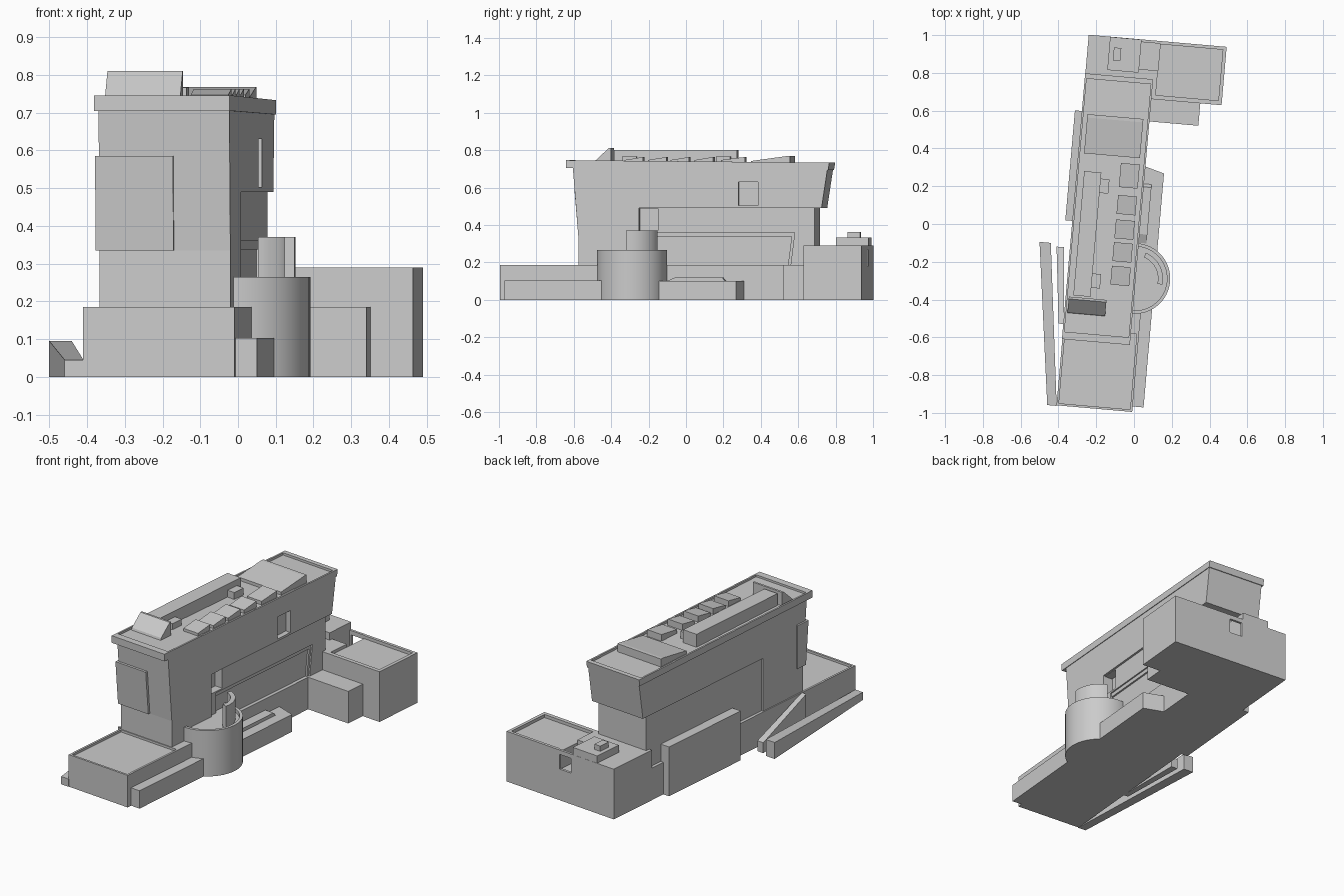
import bpy, bmesh
from math import sin, cos, radians

cube = bpy.data.objects.get("Cube")
if cube:
    bpy.data.objects.remove(cube)

TURN = radians(-5)   # the whole building is turned a little in plan

grey = bpy.data.materials.new("warm_grey_massing")
grey.use_nodes = True
grey.diffuse_color = (0.6, 0.6, 0.6, 1)
grey.node_tree.nodes["Principled BSDF"].inputs["Base Color"].default_value = (0.6, 0.6, 0.6, 1)


def prism(name, pts, lo, hi, axis="z"):
    """Extrude a profile: (x, y) points along z, or (y, z) points along x."""
    bm = bmesh.new()
    place = (lambda p, t: (p[0], p[1], t)) if axis == "z" else (lambda p, t: (t, p[0], p[1]))
    a = [bm.verts.new(place(p, lo)) for p in pts]
    b = [bm.verts.new(place(p, hi)) for p in pts]
    bm.faces.new(a)
    bm.faces.new(b)
    for i in range(len(pts)):
        j = (i + 1) % len(pts)
        bm.faces.new((a[i], a[j], b[j], b[i]))
    bmesh.ops.recalc_face_normals(bm, faces=bm.faces)
    mesh = bpy.data.meshes.new(name)
    bm.to_mesh(mesh)
    bm.free()
    mesh.materials.append(grey)
    ob = bpy.data.objects.new(name, mesh)
    ob.rotation_euler.z = TURN
    bpy.context.collection.objects.link(ob)
    return ob


def box(name, x0, x1, y0, y1, z0, z1):
    return prism(name, [(x0, y0), (x1, y0), (x1, y1), (x0, y1)], z0, z1)


def cut(ob, cutter):
    """Subtract a cutter from a part and discard the cutter."""
    mod = ob.modifiers.new("cut", "BOOLEAN")
    mod.operation = "DIFFERENCE"
    mod.solver = "EXACT"
    mod.object = cutter
    bpy.context.view_layer.objects.active = ob
    bpy.ops.object.modifier_apply(modifier=mod.name)
    bpy.data.objects.remove(cutter)


def arc(cx, cy, r, start, end, n):
    steps = [radians(start + (end - start) * i / n) for i in range(n + 1)]
    return [(cx + r * cos(t), cy + r * sin(t)) for t in steps]


def smooth(ob):
    bpy.ops.object.select_all(action="DESELECT")
    ob.select_set(True)
    bpy.context.view_layer.objects.active = ob
    bpy.ops.object.shade_smooth_by_angle(angle=radians(30))


# Podium with sunken front terrace
podium = box("front_podium", -0.325, 0.077, -0.992, -0.25, 0, 0.185)
cut(podium, box("terrace_cut", -0.313, 0.065, -0.98, -0.58, 0.172, 0.3))
box("rear_podium", -0.325, 0.02, -0.25, 0.67, 0, 0.185)
box("side_planter", 0.07, 0.135, -0.963, -0.4, 0, 0.103)
prism("side_bench", [(0, -0.2), (0.135, -0.2), (0.135, 0.28), (0.0, 0.318)], 0, 0.1)
prism("bench_canopy", [(-0.12, 0.09), (-0.05, 0.12), (0.2, 0.12), (0.225, 0.09)], 0.01, 0.075, "x")

# Tower: front shaft and overhanging upper storeys in one profile
tower = prism("tower_body", [(-0.575, 0.17), (-0.575, 0.335), (-0.605, 0.71), (0.765, 0.72),
                             (0.73, 0.49), (-0.25, 0.49), (-0.25, 0.17)], -0.318, 0.03, "x")
cut(tower, box("window_cut", 0.0, 0.1, 0.285, 0.39, 0.503, 0.63))

# Recessed lower storeys with a stepped long opening
core = box("tower_core", -0.308, 0.018, -0.3, 0.692, 0.17, 0.5)
cut(core, prism("opening_outer", [(-0.2, 0.16), (-0.2, 0.36), (0.585, 0.36), (0.56, 0.16)],
                0.01, 0.1, "x"))
cut(core, prism("opening_inner", [(-0.2, 0.16), (-0.2, 0.338), (0.568, 0.338), (0.545, 0.16)],
                0.0, 0.1, "x"))
cut(core, box("slot_cut", -0.03, 0.1, -0.25, -0.15, 0.37, 0.488))

# Corner panel on the front
prism("front_panel", [(-0.588, 0.335), (-0.609, 0.585), (-0.52, 0.585), (-0.52, 0.335)],
      -0.327, -0.12, "x")

# Roof slab with parapet
roof = prism("roof_parapet", [(-0.64, 0.705), (-0.64, 0.746), (0.772, 0.733), (0.766, 0.695)],
             -0.327, 0.034, "x")
cut(roof, prism("roof_cut", [(-0.6, 0.734), (-0.6, 0.85), (0.745, 0.85), (0.745, 0.72)],
                -0.317, 0.024, "x"))

# Rooftop equipment
box("long_roof_box", -0.287, -0.196, -0.404, 0.256, 0.715, 0.8)
prism("front_wedge", [(-0.505, 0.715), (-0.495, 0.745), (-0.425, 0.81), (-0.413, 0.81),
                      (-0.413, 0.715)], -0.31, -0.11, "x")
prism("rear_sloped_roof", [(0.35, 0.715), (0.35, 0.742), (0.54, 0.768), (0.558, 0.768),
                           (0.558, 0.715)], -0.296, 0.001, "x")
for i, y in enumerate((0.252, 0.096, -0.034, -0.155, -0.28)):
    h = 0.064 if i == 0 else 0.05
    prism(f"skylight_{i + 1}", [(y - h, 0.715), (y - h, 0.747), (y + h, 0.763), (y + h, 0.715)],
          -0.047 - 0.05, -0.047 + 0.05, "x")
for i, y in enumerate((0.186, -0.318)):
    box(f"roof_vent_{i + 1}", -0.196, -0.15, y - 0.038, y + 0.038, 0.715, 0.766)

# Rear wing with parapet, light well and window
wing = box("rear_wing", -0.326, 0.407, 0.667, 0.977, 0, 0.29)
cut(wing, box("wing_roof_cut", 0.055, 0.388, 0.69, 0.96, 0.272, 0.4))
cut(wing, box("light_well", -0.045, 0.0551, 0.82, 0.963, 0.17, 0.4))
cut(wing, box("rear_window", -0.035, 0.045, 0.95, 1.1, 0.18, 0.265))
box("wing_step", 0.0, 0.294, 0.548, 0.67, 0, 0.185)
box("wing_plant_room", -0.212, -0.045, 0.8, 0.976, 0.28, 0.332)
box("plant_room_vent", -0.187, -0.148, 0.853, 0.922, 0.33, 0.362)

# Round bay with sunken roof and a curved screen
CX, CY = 0.03, -0.287
bay = prism("round_bay", arc(CX, CY, 0.187, 0, 352.5, 47), 0, 0.265)
cut(bay, prism("bay_cut", arc(CX, CY, 0.17, 0, 352.5, 47), 0.245, 0.4))
smooth(bay)
screen = prism("curved_screen", arc(CX, CY, 0.148, -8, 72, 16) + arc(CX, CY, 0.122, 72, -8, 16),
               0.235, 0.37)
smooth(screen)

# West side: tall slab, splayed ramp and sloping wall
box("side_slab", -0.364, -0.3, -0.012, 0.572, 0, 0.285)


def tapered(name, pts, heights):
    ob = prism(name, pts, 0, 1)
    n = len(pts)
    for i, h in enumerate(heights):
        ob.data.vertices[n + i].co.z = h
    return ob


tapered("ramp", [(-0.374, -0.995), (-0.324, -0.995), (-0.43, -0.138), (-0.49, -0.138)],
        (0.045, 0.045, 0.095, 0.095))
tapered("sloping_wall", [(-0.352, -0.56), (-0.322, -0.56), (-0.358, -0.155), (-0.398, -0.155)],
        (0.183, 0.183, 0.06, 0.06))
